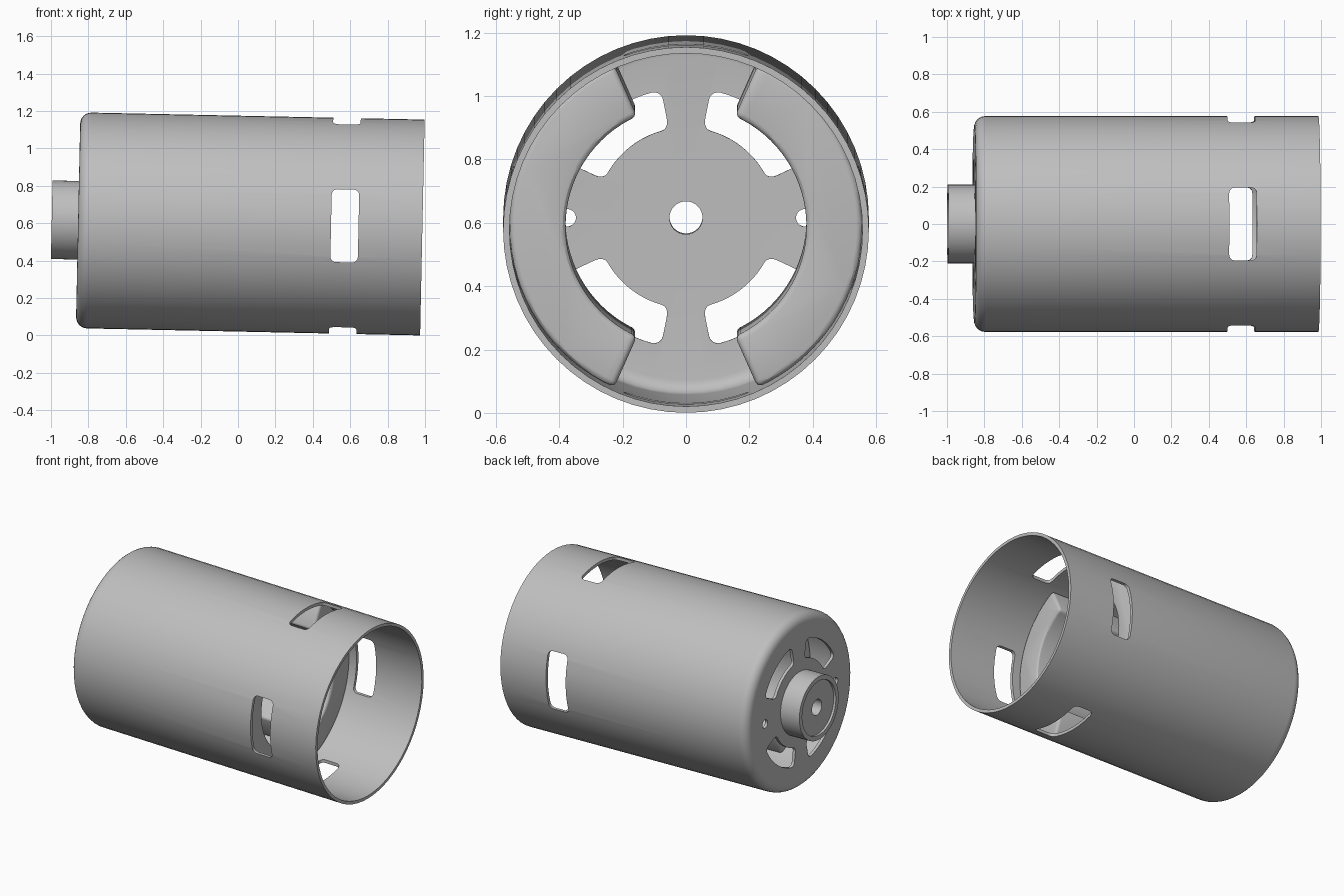
import bpy, bmesh, math
from mathutils import Vector, Matrix

if "Cube" in bpy.data.objects:
    bpy.data.objects.remove(bpy.data.objects["Cube"])

SEGMENTS = 64
TILT = 0.021
AXIS_HEIGHT = 0.598

steel = bpy.data.materials.new("brushed_grey")
steel.use_nodes = True
steel.diffuse_color = (0.52, 0.52, 0.52, 1)
steel.node_tree.nodes["Principled BSDF"].inputs["Base Color"].default_value = steel.diffuse_color


def make_object(name, bm):
    bmesh.ops.recalc_face_normals(bm, faces=bm.faces)
    mesh = bpy.data.meshes.new(name)
    bm.to_mesh(mesh)
    bm.free()
    mesh.materials.append(steel)
    obj = bpy.data.objects.new(name, mesh)
    bpy.context.collection.objects.link(obj)
    return obj


def lathe(name, profile):
    """Spin a closed (x, radius) outline around the x axis."""
    bm = bmesh.new()
    verts = [bm.verts.new((x, 0, r)) for x, r in profile]
    edges = [bm.edges.new((v, verts[i - 1])) for i, v in enumerate(verts)]
    bmesh.ops.spin(bm, geom=verts + edges, cent=(0, 0, 0), axis=(1, 0, 0),
                   angle=math.tau, steps=SEGMENTS, use_merge=True)
    bmesh.ops.remove_doubles(bm, verts=bm.verts, dist=1e-5)
    return make_object(name, bm)


def fillet(x, r, size, steps=6):
    """Quarter round from the end wall to the side wall."""
    angles = [math.pi / 2 * i / steps for i in range(steps + 1)]
    return [(x - size * math.cos(a), r + size * math.sin(a)) for a in angles]


def prism(name, outline, x0, x1, corner=0.0, turn=0.0):
    """Extrude a (y, z) outline along x and round its sharp long edges."""
    bm = bmesh.new()
    face = bm.faces.new([bm.verts.new((x0, y, z)) for y, z in outline])
    new = bmesh.ops.extrude_face_region(bm, geom=[face])["geom"]
    bmesh.ops.translate(bm, vec=(x1 - x0, 0, 0),
                        verts=[v for v in new if isinstance(v, bmesh.types.BMVert)])
    bmesh.ops.recalc_face_normals(bm, faces=bm.faces)
    if corner:
        sharp = [e for e in bm.edges if e.calc_face_angle() > 0.8
                 and abs(e.verts[0].co.x - e.verts[1].co.x) > 1e-4]
        bmesh.ops.bevel(bm, geom=sharp, offset=corner, segments=4,
                        profile=0.5, affect='EDGES')
    bmesh.ops.rotate(bm, verts=bm.verts, cent=(0, 0, 0), matrix=Matrix.Rotation(turn, 3, 'X'))
    return make_object(name, bm)


def sector(r0, r1, start, end, steps):
    """Outline of a ring sector, angles in degrees."""
    angles = [math.radians(start + (end - start) * i / steps) for i in range(steps + 1)]
    return ([(r1 * math.cos(a), r1 * math.sin(a)) for a in angles]
            + [(r0 * math.cos(a), r0 * math.sin(a)) for a in reversed(angles)])


def window_cutter(turn):
    """Rounded box pointing out through the side wall."""
    bm = bmesh.new()
    bmesh.ops.create_cube(bm, size=1)
    bmesh.ops.scale(bm, vec=(0.147, 0.39, 0.4), verts=bm.verts)
    bmesh.ops.translate(bm, vec=(0.571, 0, 0.55), verts=bm.verts)
    upright = [e for e in bm.edges if abs(e.verts[0].co.z - e.verts[1].co.z) > 0.1]
    bmesh.ops.bevel(bm, geom=upright, offset=0.03, segments=5, profile=0.5, affect='EDGES')
    bmesh.ops.rotate(bm, verts=bm.verts, cent=(0, 0, 0), matrix=Matrix.Rotation(turn, 3, 'X'))
    return make_object("window_cutter", bm)


def bake(obj):
    """Apply all modifiers."""
    graph = bpy.context.evaluated_depsgraph_get()
    mesh = bpy.data.meshes.new_from_object(obj.evaluated_get(graph))
    obj.modifiers.clear()
    obj.data = mesh


# Can: side wall, rounded closed end and bearing boss in one profile
can = lathe("motor_can",
            [(0.986, 0.577), (0.986, 0.557)]
            + fillet(-0.79, 0.512, 0.045)[::-1]
            + [(-0.835, 0.18), (-0.996, 0.18), (-0.996, 0.21), (-0.855, 0.21)]
            + fillet(-0.795, 0.517, 0.06))

# Four side windows, four curved vents and two screw holes
cutters = [window_cutter(i * math.pi / 2) for i in range(4)]
for start in (25, 101, 205, 281):
    cutters.append(prism("vent_cutter", sector(0.285, 0.41, start, start + 54, 12),
                         -0.95, -0.7, corner=0.03))
for side in (-1, 1):
    ring = [(side * 0.375 + 0.028 * math.cos(math.tau * i / 20),
             0.028 * math.sin(math.tau * i / 20)) for i in range(20)]
    cutters.append(prism("screw_hole_cutter", ring, -0.95, -0.7))
for cutter in cutters:
    cutter.hide_render = True
    cut = can.modifiers.new("cut", 'BOOLEAN')
    cut.operation = 'DIFFERENCE'
    cut.solver = 'EXACT'
    cut.object = cutter
bake(can)
for cutter in cutters:
    bpy.data.objects.remove(cutter)

# Bearing inside the boss
bearing = lathe("bearing", [(-0.98, 0.052), (-0.98, 0.18), (-0.836, 0.18), (-0.836, 0.052)])

# Curved magnets on both sides
magnets = []
for name, turn in (("left_magnet", 0), ("right_magnet", math.pi)):
    magnet = prism(name, sector(0.38, 0.556, -66, 66, 32), -0.55, 0.45, turn=turn)
    bevel = magnet.modifiers.new("soft_edges", 'BEVEL')
    bevel.width = 0.018
    bevel.segments = 3
    bevel.limit_method = 'ANGLE'
    bevel.angle_limit = math.radians(40)
    bake(magnet)
    magnets.append(magnet)

# Slight lean of the whole motor, then smooth shading
bpy.ops.object.select_all(action='DESELECT')
for obj in [can, bearing] + magnets:
    obj.rotation_euler = (0, TILT, 0)
    obj.location = (0, 0, AXIS_HEIGHT)
    obj.select_set(True)
bpy.context.view_layer.objects.active = can
bpy.ops.object.shade_smooth_by_angle(angle=math.radians(30))
